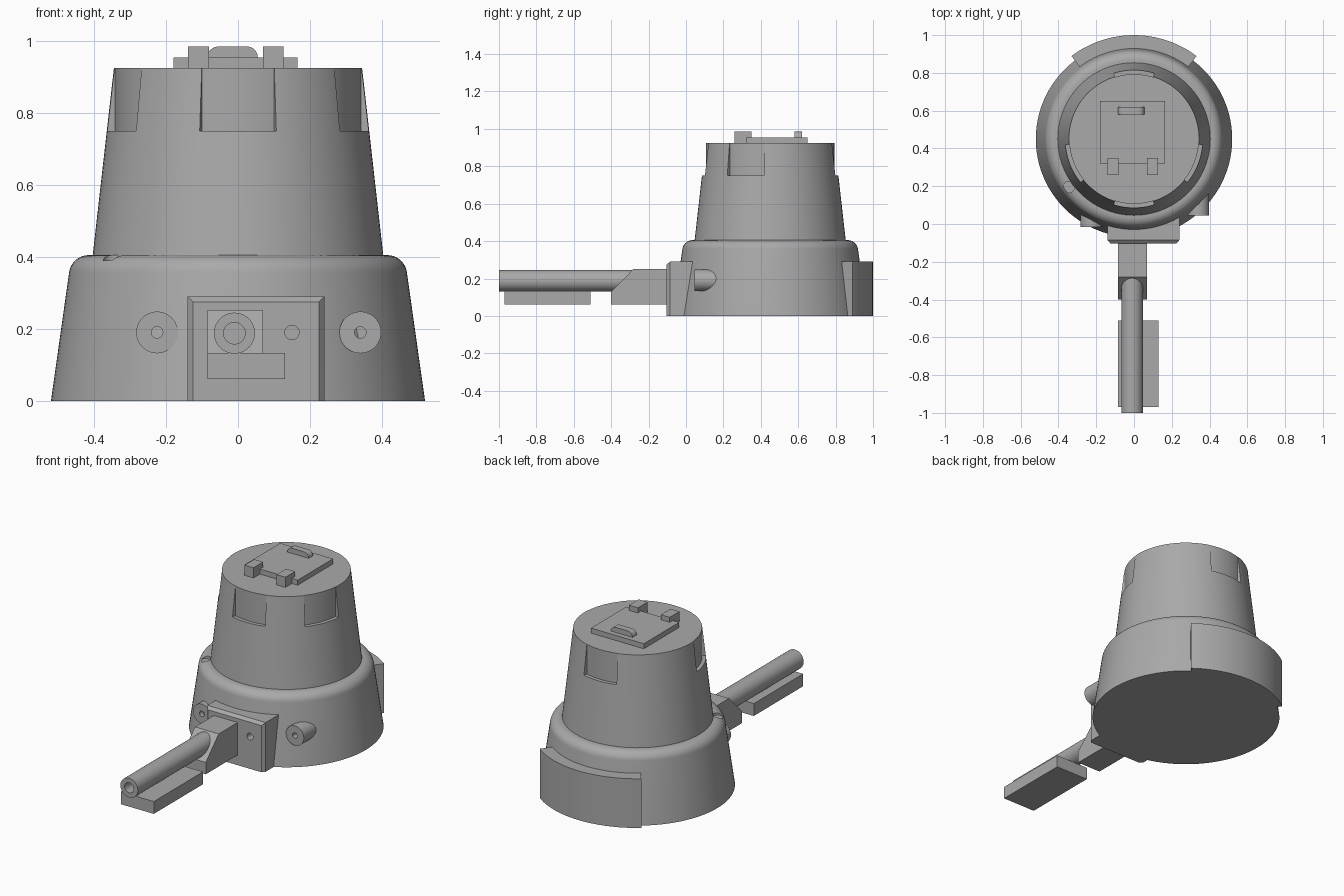
import bpy, bmesh
from math import sin, cos, pi, radians
from mathutils import Matrix

cube = bpy.data.objects.get("Cube")
if cube:
    bpy.data.objects.remove(cube, do_unlink=True)

CY = 0.45  # y of the drum axis
SEG = 96

grey = bpy.data.materials.new("plain grey")
grey.use_nodes = True
colour = (0.4, 0.4, 0.4, 1)
grey.diffuse_color = colour
grey.node_tree.nodes["Principled BSDF"].inputs["Base Color"].default_value = colour


def finish(name, bm):
    bmesh.ops.recalc_face_normals(bm, faces=bm.faces)
    mesh = bpy.data.meshes.new(name)
    bm.to_mesh(mesh)
    bm.free()
    mesh.materials.append(grey)
    ob = bpy.data.objects.new(name, mesh)
    bpy.context.collection.objects.link(ob)
    return ob


def box(name, x, y, z):
    bm = bmesh.new()
    size = [b - a for a, b in (x, y, z)]
    mid = [(a + b) / 2 for a, b in (x, y, z)]
    bmesh.ops.create_cube(bm, size=1, matrix=Matrix.Translation(mid) @ Matrix.Diagonal((*size, 1)))
    return finish(name, bm)


def lathe(name, profile):
    """Closed solid of revolution about the drum axis."""
    bm = bmesh.new()
    rings = [[bm.verts.new((r * cos(2 * pi * i / SEG), CY + r * sin(2 * pi * i / SEG), z))
              for i in range(SEG)] for r, z in profile]
    for a, b in zip(rings, rings[1:]):
        for i in range(SEG):
            j = (i + 1) % SEG
            bm.faces.new((a[i], a[j], b[j], b[i]))
    bm.faces.new(rings[0])
    bm.faces.new(rings[-1])
    return finish(name, bm)


def prism(name, points, offset):
    """Polygon of 3D points pushed along an offset."""
    bm = bmesh.new()
    face = bm.faces.new([bm.verts.new(p) for p in points])
    made = bmesh.ops.extrude_face_region(bm, geom=[face])["geom"]
    bmesh.ops.translate(bm, vec=offset, verts=[g for g in made if isinstance(g, bmesh.types.BMVert)])
    return finish(name, bm)


def sector(name, inner, outer, z0, z1, middle, half, steps=24):
    """Ring segment about the drum axis, angles in degrees."""
    angles = [radians(middle - half + 2 * half * i / steps) for i in range(steps + 1)]
    path = [(outer, a) for a in angles] + [(inner, a) for a in reversed(angles)]
    return prism(name, [(r * cos(a), CY + r * sin(a), z0) for r, a in path], (0, 0, z1 - z0))


def rod(name, x, z, radius, y0, y1, sides=48):
    """Cylinder along y."""
    ring = [2 * pi * i / sides for i in range(sides)]
    return prism(name, [(x + radius * cos(a), y0, z + radius * sin(a)) for a in ring], (0, y1 - y0, 0))


def cut(ob, cutter):
    mod = ob.modifiers.new("cut", "BOOLEAN")
    mod.object = cutter
    mod.solver = "EXACT"
    bpy.context.view_layer.objects.active = ob
    bpy.ops.object.modifier_apply(modifier=mod.name)
    bpy.data.objects.remove(cutter, do_unlink=True)


def smooth(ob):
    bpy.ops.object.select_all(action="DESELECT")
    ob.select_set(True)
    bpy.context.view_layer.objects.active = ob
    bpy.ops.object.shade_smooth_by_angle(angle=radians(30))


# Wide base with a rounded shoulder and a small notch
shoulder = [(0.415 + 0.055 * cos(radians(a)), 0.35 + 0.055 * sin(radians(a)))
            for a in range(8, 91, 8)]
base = lathe("base", [(0.52, 0)] + shoulder + [(0.38, 0.405)])
ring = [2 * pi * i / 24 for i in range(24)]
cut(base, prism("notch_cutter", [(-0.345 + 0.03 * cos(a), 0.195 + 0.03 * sin(a), 0.39) for a in ring],
                (0, 0, 0.1)))
smooth(base)

# Tapered drum with four shallow pockets at its rim
drum = lathe("drum", [(0.405, 0.395), (0.345, 0.925)])
for angle in (-22, 90, 202, 270):
    cut(drum, sector("pocket_cutter", 0.343, 0.5, 0.75, 1, angle, 17))
smooth(drum)

# Curved guard around the back of the base
smooth(sector("rear_guard", 0.41, 0.55, 0, 0.29, 90, 37))

# Hatch on the roof: plate, two hinges, rounded handle
box("hatch", (-0.18, 0.165), (0.32, 0.65), (0.92, 0.955))
for side, x in (("right", -0.11), ("left", 0.098)):
    box(side + "_hinge", (x - 0.029, x + 0.029), (0.26, 0.35), (0.92, 0.985))
arc = [radians(90 * i / 6) for i in range(7)]
top = [(0.025 + 0.03 * cos(a), 0.955 + 0.03 * sin(a)) for a in arc]
top += [(-0.03 - x, z) for x, z in reversed(top)]
smooth(prism("hatch_handle", [(x, 0.58, z) for x, z in top], (0, 0.04, 0)))

# Front block with a chamfered face and a small sight hole
block = box("front_block", (-0.14, 0.24), (-0.1, 0.05), (0, 0.29))
bm = bmesh.new()
bm.from_mesh(block.data)
for v in bm.verts:
    if v.co.y < -0.05:
        v.co.y = -0.085
front = [f for f in bm.faces if f.normal.y < -0.9]
made = bmesh.ops.extrude_face_region(bm, geom=front)["geom"]
bmesh.ops.delete(bm, geom=front, context="FACES_ONLY")
for v in [g for g in made if isinstance(g, bmesh.types.BMVert)]:
    v.co.y = -0.103
    v.co.x += 0.015 if v.co.x < 0 else -0.015
    if v.co.z > 0.1:
        v.co.z -= 0.015
bmesh.ops.recalc_face_normals(bm, faces=bm.faces)
bm.to_mesh(block.data)
bm.free()
cut(block, rod("sight_cutter", 0.15, 0.19, 0.02, -0.2, -0.04, 24))
smooth(block)

# Sloped mount carrying the barrel
side = [(-0.4, 0.06), (-0.09, 0.06), (-0.09, 0.252), (-0.28, 0.252), (-0.4, 0.13)]
prism("barrel_mount", [(-0.085, y, z) for y, z in side], (0.155, 0, 0))

# Bored barrel with a slab below it
barrel = rod("barrel", -0.01, 0.188, 0.057, -1, -0.2)
cut(barrel, rod("bore_cutter", -0.01, 0.188, 0.03, -1.1, -0.9))
smooth(barrel)
box("barrel_slab", (-0.085, 0.13), (-0.97, -0.51), (0.06, 0.133))

# Drilled round ports either side of the front block
for name, x, y in (("right_port", -0.225, -0.015), ("left_port", 0.34, 0.045)):
    port = rod(name, x, 0.19, 0.058, y, y + 0.2)
    cut(port, rod("port_cutter", x, 0.19, 0.016, y - 0.1, y + 0.04, 24))
    smooth(port)
